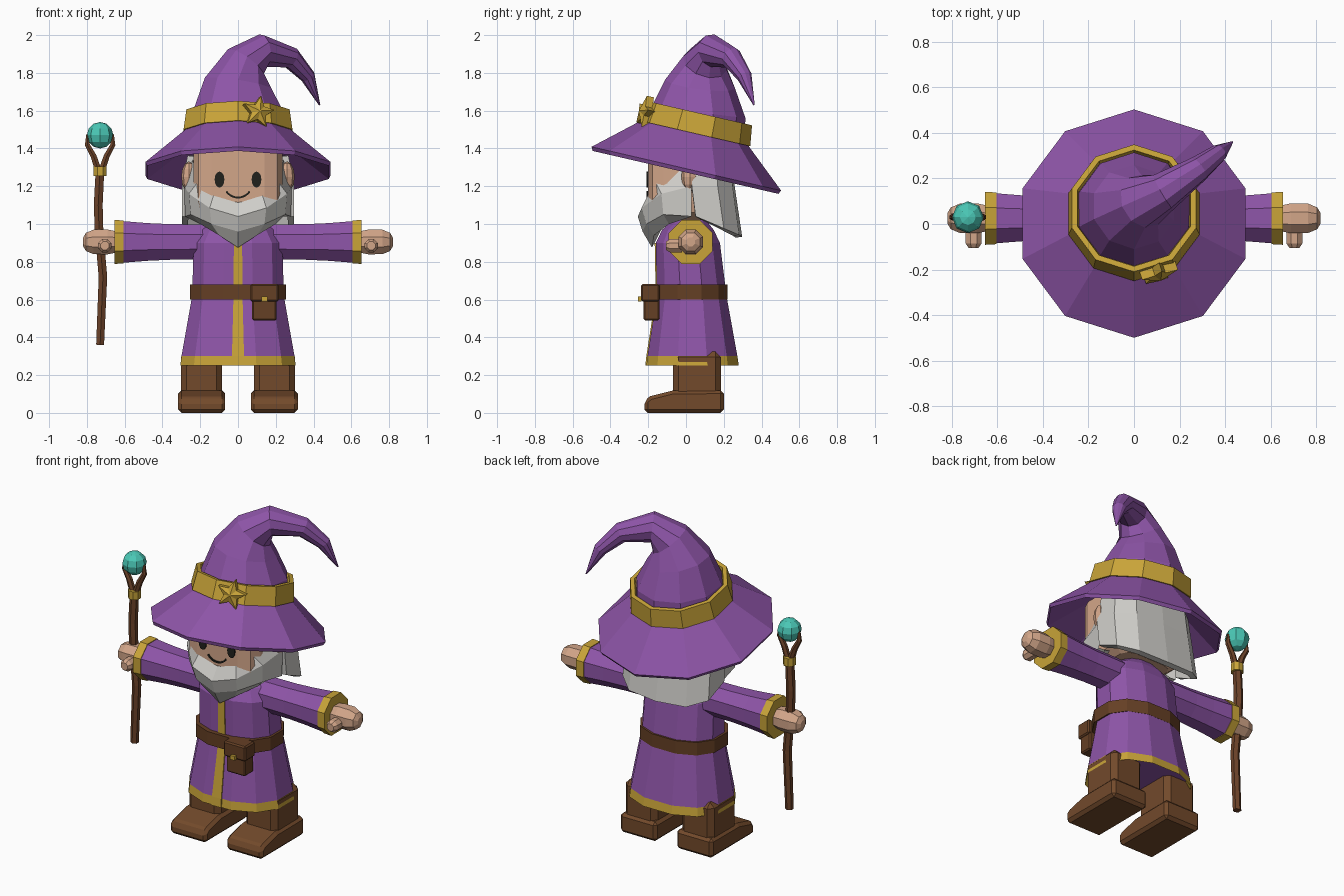
import bpy, bmesh
from math import sin, cos, pi, radians, copysign
from mathutils import Vector, Matrix

cube = bpy.data.objects.get("Cube")
if cube:
    bpy.data.objects.remove(cube, do_unlink=True)


def material(name, rgb):
    m = bpy.data.materials.new(name)
    m.use_nodes = True
    m.diffuse_color = (*rgb, 1)
    m.node_tree.nodes["Principled BSDF"].inputs["Base Color"].default_value = (*rgb, 1)
    return m


PURPLE = material("purple cloth", (0.27, 0.09, 0.39))
GOLD = material("gold trim", (0.58, 0.37, 0.04))
SKIN = material("skin", (0.65, 0.38, 0.25))
HAIR = material("grey hair", (0.62, 0.61, 0.58))
BOOT = material("boot leather", (0.17, 0.068, 0.024))
BELT = material("belt leather", (0.13, 0.05, 0.018))
WOOD = material("staff wood", (0.15, 0.055, 0.022))
GEM = material("teal gem", (0.07, 0.58, 0.47))
BLACK = material("black", (0.015, 0.015, 0.012))


def finish(name, bm, mat):
    bmesh.ops.recalc_face_normals(bm, faces=bm.faces[:])
    me = bpy.data.meshes.new(name)
    bm.to_mesh(me)
    bm.free()
    me.materials.append(mat)
    ob = bpy.data.objects.new(name, me)
    bpy.context.collection.objects.link(ob)
    return ob


def loft(name, rings, mat, closed=True, caps=True, matrix=None):
    """Skin a stack of point rings, or a grid if closed is False."""
    bm = bmesh.new()
    rows = [[bm.verts.new(p) for p in r] for r in rings]
    n = len(rows[0])
    for a, b in zip(rows, rows[1:]):
        for i in range(n if closed else n - 1):
            j = (i + 1) % n
            bm.faces.new((a[i], a[j], b[j], b[i]))
    if closed and caps:
        bm.faces.new(rows[0])
        bm.faces.new(rows[-1])
    if matrix:
        bm.transform(matrix)
    return finish(name, bm, mat)


def ring(z, a, b, cy=0.0, n=12, e=2.3, phase=pi / 12):
    """Rounded, many-sided horizontal cross-section."""
    pts = []
    for i in range(n):
        t = phase + 2 * pi * i / n
        c, s = cos(t), sin(t)
        pts.append((a * copysign(abs(c) ** (2 / e), c), cy + b * copysign(abs(s) ** (2 / e), s), z))
    return pts


def tube(name, path, radii, mat, n=8):
    """Sweep a polygon of changing radius along a path."""
    p = [Vector(v) for v in path]
    last = len(p) - 1
    tans = [(p[min(i + 1, last)] - p[max(i - 1, 0)]).normalized() for i in range(last + 1)]
    u = tans[0].cross(Vector((0, 1, 0)) if abs(tans[0].y) < 0.7 else Vector((0, 0, 1))).normalized()
    rings = []
    for i, t in enumerate(tans):
        if i:
            u = tans[i - 1].rotation_difference(t) @ u
        v = t.cross(u)
        angles = [pi / n + 2 * pi * k / n for k in range(n)]
        rings.append([p[i] + radii[i] * (cos(k) * u + sin(k) * v) for k in angles])
    return loft(name, rings, mat)


def blob(name, centre, size, mat, segments=8, levels=6):
    bm = bmesh.new()
    bmesh.ops.create_uvsphere(bm, u_segments=segments, v_segments=levels, radius=1)
    bm.transform(Matrix.Translation(centre) @ Matrix.Diagonal((*size, 1)))
    return finish(name, bm, mat)


def bevel(ob, width, segments=1):
    m = ob.modifiers.new("Bevel", "BEVEL")
    m.width, m.segments = width, segments
    return ob


def box(name, lo, hi, mat, width=0.0):
    (x0, y0, z0), (x1, y1, z1) = lo, hi
    ob = loft(name, [[(x0, y0, z), (x1, y0, z), (x1, y1, z), (x0, y1, z)] for z in (z0, z1)], mat)
    return bevel(ob, width) if width else ob


def mirrored(row):
    """Row from the centre line outwards, completed on the other side."""
    return [(-x, y, z) for x, y, z in reversed(row) if x > 0] + list(row)


# Robe with gold hem and front trim
sections = [(0.25, 0.315, 0.252, 0.035), (0.302, 0.308, 0.245, 0.034), (0.62, 0.25, 0.19, 0.03),
            (0.9, 0.242, 0.175, 0.01), (0.97, 0.2, 0.14, 0.01), (1.03, 0.1, 0.08, 0.02)]
robe = loft("robe", [ring(0.29, 0.29, 0.22, 0.035)] + [ring(*s) for s in sections], PURPLE)
robe.data.materials.append(GOLD)
for f in robe.data.polygons:
    if f.center.z < 0.3 and abs(f.normal.z) < 0.9:
        f.material_index = 1
trim = []
for (z, a, b, cy), w in zip(sections[:4], (0.035, 0.032, 0.024, 0.022)):
    y = cy - 0.97 * b
    trim.append([(-w, y - 0.006, z), (w, y - 0.006, z), (w, y + 0.002, z), (-w, y + 0.002, z)])
loft("robe_trim", trim, GOLD)

# Belt and pouch
loft("belt", [ring(z, 0.262, 0.207, 0.018) for z in (0.6, 0.68)], BELT)
box("pouch", (0.075, -0.225, 0.49), (0.205, -0.14, 0.64), BELT, 0.008)
box("pouch_flap", (0.065, -0.238, 0.59), (0.215, -0.14, 0.682), BELT, 0.008)
box("pouch_button", (0.125, -0.255, 0.59), (0.155, -0.235, 0.615), GOLD)

# Arms, hands and boots
for side, word in ((1, "left"), (-1, "right")):
    def along(xs, y=0.025, z=0.905):
        return [(side * x, y, z) for x in xs]
    tube(word + "_sleeve", along((0.14, 0.36, 0.48, 0.62)), (0.1, 0.102, 0.108, 0.12), PURPLE)
    tube(word + "_cuff", along((0.605, 0.655)), (0.123, 0.126), GOLD)
    tube(word + "_hand", along((0.64, 0.69, 0.765, 0.805, 0.82)), (0.06, 0.071, 0.07, 0.052, 0.025), SKIN)
    tube(word + "_thumb", [(side * 0.705, y, 0.885) for y in (-0.02, -0.085, -0.105)],
         (0.038, 0.038, 0.024), SKIN)
    xs = sorted((side * 0.085, side * 0.303))
    box(word + "_boot_shaft", (xs[0], -0.07, 0.05), (xs[1], 0.185, 0.325), BOOT, 0.03)
    profile = [(-0.22, 0), (-0.22, 0.065), (-0.19, 0.088), (-0.07, 0.118), (0.2, 0.12), (0.2, 0)]
    foot = loft(word + "_boot_foot", [[(side * x, y, z) for y, z in profile] for x in (0.068, 0.317)], BOOT)
    bevel(foot, 0.018)

# Head and face
loft("head", [ring(z, a, b, 0, e=5) for z, a, b in
              ((1.02, 0.17, 0.14), (1.06, 0.225, 0.19), (1.12, 0.24, 0.205), (1.42, 0.24, 0.205))], SKIN)
for side, word in ((1, "left"), (-1, "right")):
    blob(word + "_ear", (side * 0.26, 0.02, 1.25), (0.04, 0.045, 0.08), SKIN)
    outline = [(side * 0.098 + 0.026 * cos(t * pi / 6), 1.235 + 0.043 * sin(t * pi / 6)) for t in range(12)]
    loft(word + "_eye", [[(x, y, z) for x, z in outline] for y in (-0.2, -0.209)], BLACK)
smile = [radians(215 + 11 * i) for i in range(11)]
tube("mouth", [(0.075 * cos(t), -0.204, 1.215 + 0.075 * sin(t)) for t in smile], [0.007] * 11, BLACK, 4)

# Beard
beard_rows = [
    [(0, -0.2, 1.115), (0.13, -0.203, 1.15), (0.215, -0.16, 1.22), (0.24, 0.03, 1.34)],
    [(0, -0.255, 1.04), (0.15, -0.235, 1.085), (0.26, -0.13, 1.16), (0.285, 0.03, 1.2)],
    [(0, -0.23, 0.96), (0.14, -0.21, 1.0), (0.25, -0.12, 1.05), (0.28, 0.03, 1.04)],
    [(0, -0.18, 0.875), (0.1, -0.17, 0.94), (0.2, -0.09, 1.0), (0.24, 0.03, 1.04)],
    [(0, -0.12, 1.03), (0.08, -0.1, 1.03), (0.15, -0.05, 1.04), (0.2, 0.03, 1.05)]]
loft("beard", [mirrored(r) for r in beard_rows], HAIR, closed=False)

# Long hair at the back, thickened inwards
hair_rows = [
    [(0, 0.225, 1.36), (0.17, 0.215, 1.36), (0.25, 0.15, 1.36), (0.25, 0.03, 1.36)],
    [(0, 0.24, 1.2), (0.18, 0.23, 1.2), (0.27, 0.16, 1.2), (0.28, 0.03, 1.2)],
    [(0, 0.28, 0.93), (0.19, 0.265, 0.94), (0.28, 0.19, 0.975), (0.28, 0.05, 1.04)]]
hair = loft("back_hair", [mirrored(r) for r in hair_rows], HAIR, closed=False)
thick = hair.modifiers.new("Solidify", "SOLIDIFY")
thick.thickness, thick.offset = 0.035, 0

# Hat: tilted brim and band, then a crooked cone
tilt = Matrix.Translation((0, 0, 1.285)) @ Matrix.Rotation(radians(-13), 4, "X")


def deca(r, z):
    return ring(z, r, r, 0, 10, 2, pi / 2)


loft("hat_brim", [deca(0.24, 0.17), deca(0.505, -0.012), deca(0.515, 0.008), deca(0.27, 0.22)],
     PURPLE, matrix=tilt)
loft("hat_band", [deca(0.26, 0.2), deca(0.303, 0.2), deca(0.287, 0.31), deca(0.262, 0.31), deca(0.255, 0.28)],
     GOLD, matrix=tilt)
tube("hat_cone",
     [(0, 0.045, 1.48), (0, 0.066, 1.59), (0, 0.075, 1.74), (0.04, 0.1, 1.85), (0.13, 0.14, 1.918),
      (0.28, 0.24, 1.88), (0.37, 0.31, 1.78), (0.432, 0.36, 1.63)],
     (0.27, 0.25, 0.187, 0.122, 0.088, 0.058, 0.04, 0.004), PURPLE, 10)

# Star on the band, ridged towards its middle
def star(scale, y):
    return [(scale * r * sin(i * pi / 5), y, scale * r * cos(i * pi / 5))
            for i, r in enumerate((0.088, 0.042) * 5)]


place = tilt @ Matrix.Translation((0.105, -0.275, 0.25)) @ Matrix.Rotation(radians(18), 4, "Z")
loft("hat_star", [star(1, 0.02), star(1, -0.02), star(0.05, -0.04)], GOLD,
     matrix=place @ Matrix.Rotation(radians(8), 4, "Y"))

# Staff with forked head and gem
sx, sy = -0.73, 0.03
tube("staff", [(sx, sy, 0.36), (sx + 0.015, sy, 0.72), (sx - 0.005, sy, 0.95), (sx - 0.01, sy, 1.1), (sx, sy, 1.3)],
     (0.024, 0.026, 0.026, 0.027, 0.026), WOOD, 6)
tube("staff_ring", [(sx, sy, 1.255), (sx, sy, 1.305)], (0.037, 0.037), GOLD)
for side, word in ((1, "left"), (-1, "right")):
    tube(word + "_prong", [(sx + side * dx, sy, z) for dx, z in
                           ((0.008, 1.28), (0.035, 1.36), (0.068, 1.42), (0.066, 1.475))],
         (0.02, 0.018, 0.015, 0.008), WOOD, 6)
blob("staff_gem", (sx, sy, 1.47), (0.07, 0.07, 0.07), GEM)
